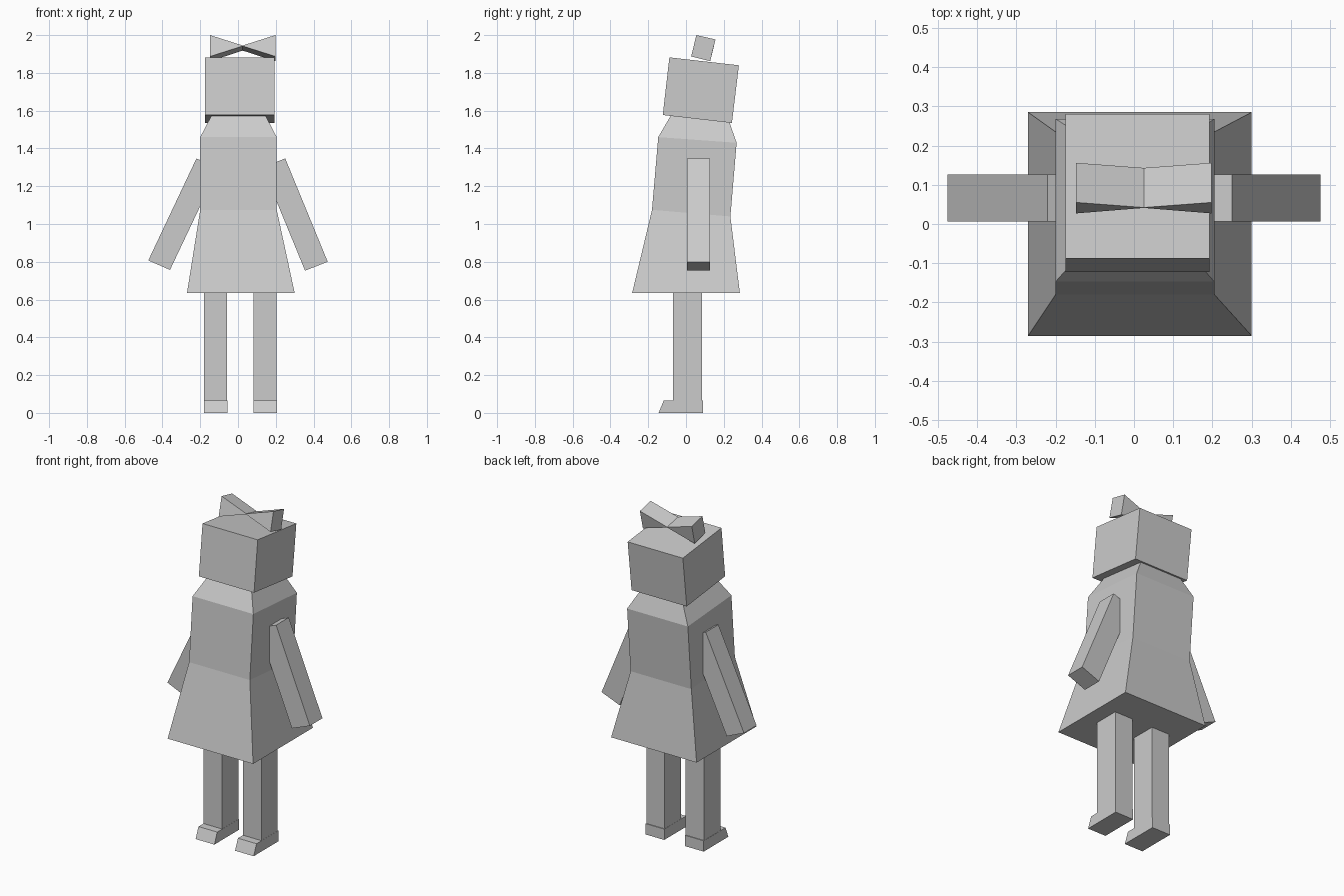
import bpy, bmesh

if "Cube" in bpy.data.objects:
    bpy.data.objects.remove(bpy.data.objects["Cube"])


def loft(name, rings):
    """Closed flat-faced solid skinned through rings of equal point count."""
    bm = bmesh.new()
    vs = [[bm.verts.new(p) for p in ring] for ring in rings]
    n = len(vs[0])
    for a, b in zip(vs, vs[1:]):
        for i in range(n):
            j = (i + 1) % n
            bm.faces.new((a[i], a[j], b[j], b[i]))
    bm.faces.new(vs[0][::-1])
    bm.faces.new(vs[-1])
    bmesh.ops.recalc_face_normals(bm, faces=bm.faces)
    me = bpy.data.meshes.new(name)
    bm.to_mesh(me)
    bm.free()
    ob = bpy.data.objects.new(name, me)
    bpy.context.collection.objects.link(ob)
    return ob


def side_ring(x, profile):
    return [(x, y, z) for y, z in profile]


def tilted_ring(x0, x1, front, back):
    (yf, zf), (yb, zb) = front, back
    return [(x0, yf, zf), (x1, yf, zf), (x1, yb, zb), (x0, yb, zb)]


# Dress: hem, waist, shoulders, neckline
loft("dress", [
    tilted_ring(-0.27, 0.30, (-0.285, 0.635), (0.285, 0.635)),
    tilted_ring(-0.20, 0.205, (-0.18, 1.075), (0.235, 1.04)),
    tilted_ring(-0.20, 0.205, (-0.147, 1.46), (0.268, 1.43)),
    tilted_ring(-0.14, 0.145, (-0.08, 1.575), (0.23, 1.538)),
])

# Head: box tipped slightly backwards
head = [(-0.123, 1.577), (0.243, 1.535), (0.28, 1.84), (-0.088, 1.882)]
loft("head", [side_ring(x, head) for x in (-0.175, 0.193)])

# Hair bow: two flared halves pinched to a thin knot
bow_end = [(0.027, 1.887), (0.128, 1.862), (0.156, 1.977), (0.055, 2.0)]
knot = [(0.041, 1.942), (0.142, 1.918), (0.143, 1.921), (0.042, 1.945)]
loft("hair_bow", [side_ring(-0.148, bow_end), side_ring(0.025, knot),
                  side_ring(0.198, bow_end)])

# Arms: slanted bars sunk into the torso
arms = {
    "left_arm": [(-0.475, 0.807), (-0.36, 0.757), (-0.105, 1.295), (-0.22, 1.347)],
    "right_arm": [(0.475, 0.80), (0.355, 0.753), (0.13, 1.30), (0.25, 1.347)],
}
for name, profile in arms.items():
    loft(name, [[(x, y, z) for x, z in profile] for y in (0.006, 0.126)])

# Legs and wedge-toed shoes
shoe = [(-0.145, 0), (0.09, 0), (0.09, 0.065), (-0.118, 0.065)]
for side, x0, x1 in (("left", -0.18, -0.057), ("right", 0.083, 0.205)):
    loft(side + "_leg", [tilted_ring(x0, x1, (-0.07, z), (0.085, z))
                         for z in (0.06, 0.65)])
    loft(side + "_shoe", [side_ring(x, shoe) for x in (x0 - 0.001, x1 + 0.001)])
